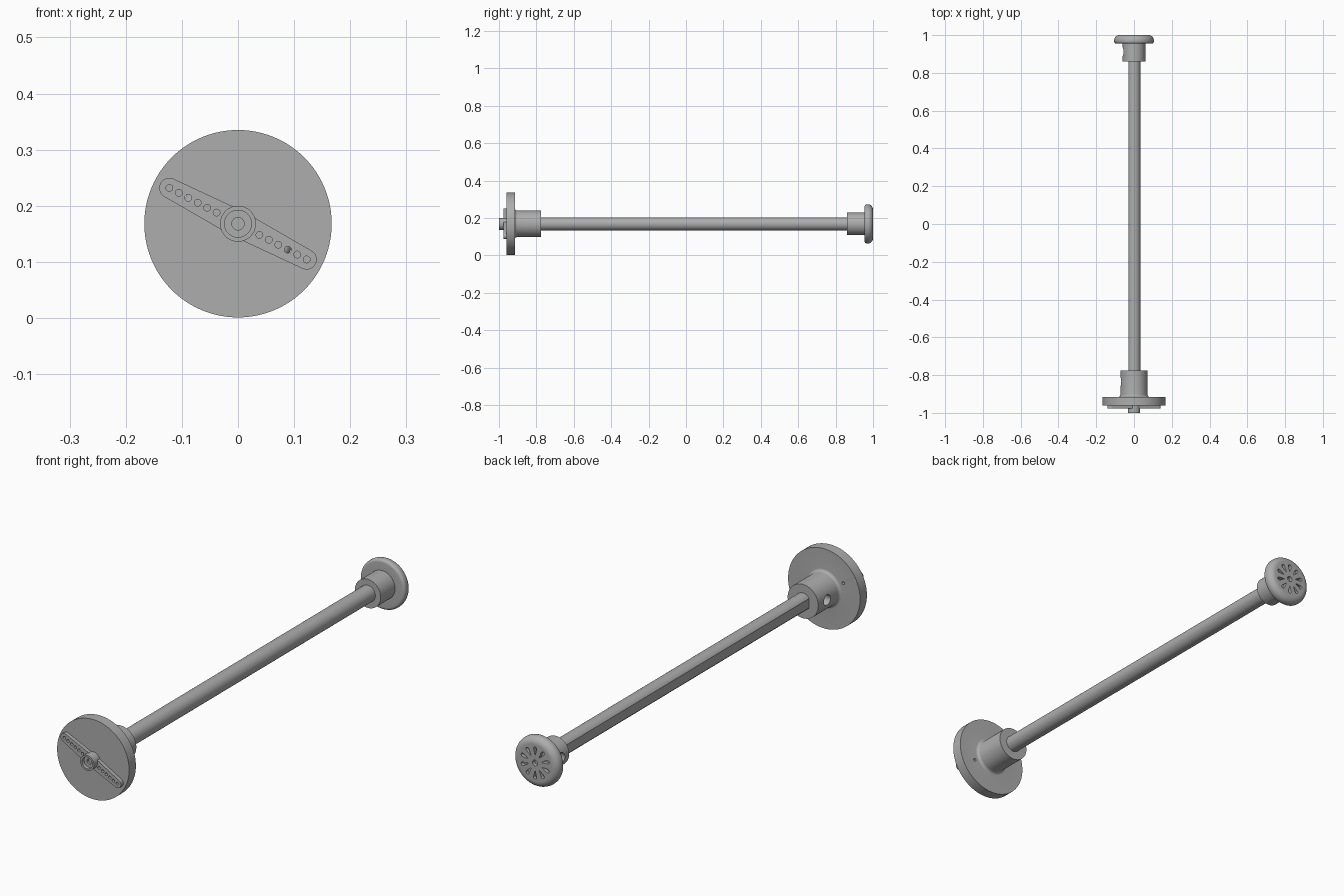
import bpy, bmesh
from math import sin, cos, pi, radians, sqrt, acos
from mathutils import Matrix, Vector

cube = bpy.data.objects.get("Cube")
if cube:
    bpy.data.objects.remove(cube, do_unlink=True)

AXIS_Z = 0.168
TILT = radians(27.5)
SEG = 96

grey = bpy.data.materials.new("plain grey")
grey.use_nodes = True
GREY = (0.42, 0.42, 0.42, 1)
grey.diffuse_color = GREY
grey.node_tree.nodes["Principled BSDF"].inputs["Base Color"].default_value = GREY


def finish(name, bm):
    bmesh.ops.remove_doubles(bm, verts=bm.verts, dist=1e-5)
    bmesh.ops.recalc_face_normals(bm, faces=bm.faces)
    me = bpy.data.meshes.new(name)
    bm.to_mesh(me)
    bm.free()
    me.materials.append(grey)
    ob = bpy.data.objects.new(name, me)
    ob.location.z = AXIS_Z
    bpy.context.collection.objects.link(ob)
    return ob


def lathe(name, profile):
    """Turn (radius, y) points around the long axis."""
    bm = bmesh.new()
    vs = [bm.verts.new((r, y, 0)) for r, y in profile]
    es = [bm.edges.new(p) for p in zip(vs, vs[1:])]
    bmesh.ops.spin(bm, geom=vs + es, cent=(0, 0, 0), axis=(0, 1, 0),
                   angle=2 * pi, steps=SEG, use_duplicate=False)
    return finish(name, bm)


def prism(bm, outline, y0, y1):
    """Extrude an (x, z) outline along y."""
    f = bm.faces.new([bm.verts.new((x, y0, z)) for x, z in outline])
    out = bmesh.ops.extrude_face_region(bm, geom=[f])["geom"]
    moved = [v for v in out if isinstance(v, bmesh.types.BMVert)]
    bmesh.ops.translate(bm, verts=moved, vec=(0, y1 - y0, 0))


def arc(cx, cz, r, a0, a1, n):
    return [(cx + r * cos(a0 + (a1 - a0) * i / n),
             cz + r * sin(a0 + (a1 - a0) * i / n)) for i in range(n + 1)]


def disc(cx, cz, r, n=24):
    return arc(cx, cz, r, 0, 2 * pi, n)[:-1]


def turned(points, a):
    return [(x * cos(a) - z * sin(a), x * sin(a) + z * cos(a)) for x, z in points]


def cut(ob, bm):
    cutter = finish("cutter", bm)
    cutter.hide_render = True
    mod = ob.modifiers.new("cut", "BOOLEAN")
    mod.operation, mod.solver, mod.object = "DIFFERENCE", "EXACT", cutter
    bpy.context.view_layer.objects.active = ob
    bpy.ops.object.modifier_apply(modifier=mod.name)
    bpy.data.objects.remove(cutter, do_unlink=True)


def screw_hole(ob, y, r):
    """Set screw hole entering a collar from the -x side."""
    bm = bmesh.new()
    bmesh.ops.create_cone(bm, cap_ends=True, segments=32, radius1=r, radius2=r, depth=0.1,
                          matrix=Matrix.Translation((-0.078, y, 0)) @ Matrix.Rotation(pi / 2, 4, "Y"))
    cut(ob, bm)


# Drive disc with its collar and a small fillet between them
fillet = [(r, y) for y, r in arc(-0.903, 0.083, 0.012, pi, 1.5 * pi, 6)]
drive = lathe("drive_disc", [(0, -0.96), (0.167, -0.96), (0.167, -0.915)] + fillet
              + [(0.071, -0.775), (0, -0.775)])
screw_hole(drive, -0.835, 0.022)
bm = bmesh.new()
for s in (-1, 1):
    prism(bm, turned(disc(s * 0.1, 0, 0.006), -TILT), -1, -0.9)
cut(drive, bm)

# Rod with one flat side towards the set screws
bm = bmesh.new()
half = acos(0.029 / 0.035)
prism(bm, arc(0, 0, 0.035, -pi + half, pi - half, 64), -0.85, 0.92)
rod = finish("rod", bm)

# Two-armed lever plate with a row of holes on each arm
bm = bmesh.new()
outline = (arc(0.138, 0, 0.018, -pi / 2, pi / 2, 16) + [(0, 0.024)]
           + arc(-0.138, 0, 0.018, pi / 2, 1.5 * pi, 16) + [(0, -0.024)])
prism(bm, turned(outline, -TILT), -0.976, -0.958)
lever = finish("lever_arms", bm)
bm = bmesh.new()
for s in (-1, 1):
    for i in range(6):
        prism(bm, turned(disc(s * (0.043 + 0.019 * i), 0, 0.006), -TILT), -1, -0.95)
cut(lever, bm)

# Hollow hub with a screw seat
hub = lathe("lever_hub", [(0, -0.965), (0.011, -0.965), (0.011, -0.985), (0.024, -0.985),
                          (0.024, -1), (0.032, -1), (0.032, -0.959), (0, -0.959)])

# Rounded end cap with its collar
rounding = ([(r, y) for y, r in arc(0.967, 0.093, 0.012, pi, pi / 2, 6)]
            + [(r, y) for y, r in arc(0.972, 0.077, 0.028, pi / 2, 0, 12)])
cap = lathe("end_cap", [(0, 0.86), (0.06, 0.86), (0.06, 0.955)] + rounding + [(0, 1)])
screw_hole(cap, 0.912, 0.024)

# Centre hole and ring of teardrop recesses on the cap
bm = bmesh.new()
prism(bm, disc(0, 0, 0.012), 0.985, 1.02)
SLOTS = 10
for i in range(SLOTS):
    drop = arc(0.06, 0, 0.0075, -0.6 * pi, 0.6 * pi, 14) + [(0.031, 0)]
    prism(bm, turned(drop, 2 * pi * (i + 0.5) / SLOTS), 0.985, 1.02)
cut(cap, bm)

# Smooth round surfaces, keep edges crisp
bpy.ops.object.select_all(action="DESELECT")
for ob in (drive, rod, lever, hub, cap):
    ob.select_set(True)
bpy.context.view_layer.objects.active = drive
bpy.ops.object.shade_smooth_by_angle(angle=radians(30))
